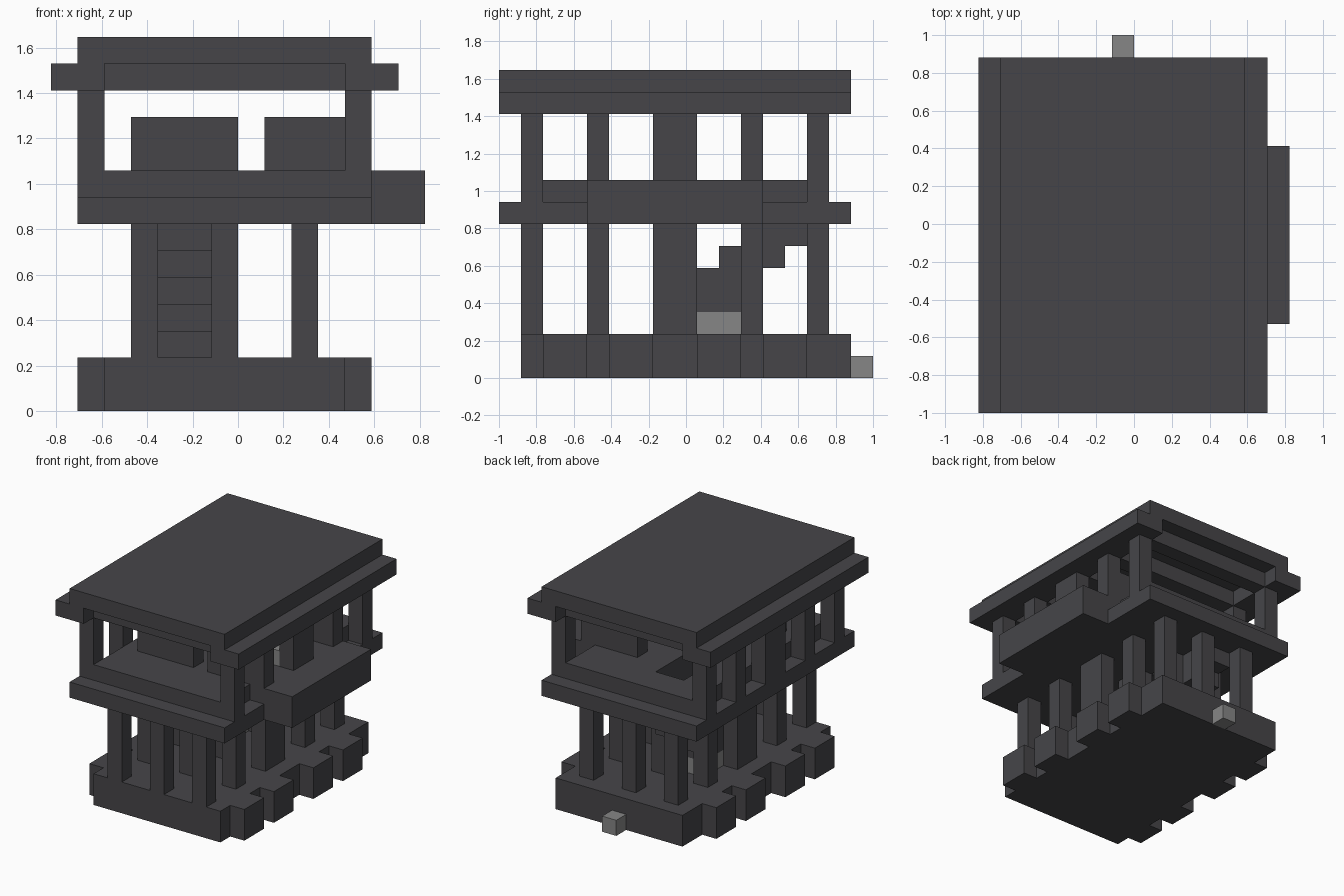
import bpy
import bmesh
from mathutils import Matrix, Vector

if "Cube" in bpy.data.objects:
    bpy.data.objects.remove(bpy.data.objects["Cube"], do_unlink=True)

U = 2 / 17                          # one building block
ORIGIN = Vector((-7, -8.5, 0))      # grid corner, in blocks


def material(name, color):
    mat = bpy.data.materials.new(name)
    mat.use_nodes = True
    mat.diffuse_color = color
    mat.node_tree.nodes["Principled BSDF"].inputs["Base Color"].default_value = color
    return mat


DARK = material("dark slate", (0.061, 0.060, 0.066, 1))
GREY = material("light grey", (0.24, 0.24, 0.24, 1))


def part(name, boxes, mat=DARK):
    """Boxes are ((x0, x1), (y0, y1), (z0, z1)) in block units."""
    bm = bmesh.new()
    for spans in boxes:
        lo, hi = (Vector(s[k] for s in spans) for k in (0, 1))
        place = Matrix.Translation(((lo + hi) / 2 + ORIGIN) * U)
        bmesh.ops.create_cube(bm, size=1, matrix=place @ Matrix.Diagonal((*(hi - lo) * U, 1)))
    mesh = bpy.data.meshes.new(name)
    bm.to_mesh(mesh)
    bm.free()
    mesh.materials.append(mat)
    bpy.context.collection.objects.link(bpy.data.objects.new(name, mesh))


def around_hole(x, y, z, hole_x, hole_y):
    """Four boxes framing a rectangular opening."""
    return [((x[0], hole_x[0]), y, z), ((hole_x[1], x[1]), y, z),
            (hole_x, (y[0], hole_y[0]), z), (hole_x, (hole_y[1], y[1]), z)]


ROWS = [(1, 2), (4, 5), (7, 9), (11, 12), (14, 15)]     # post rows, front to back
BAYS = [(a[1], b[0]) for a, b in zip(ROWS, ROWS[1:])]   # gaps between the rows
SIDES = [(1, 2), (11, 12)]
STAIR = (4, 6)
WELL = (9, 14)

# Base with buttresses between the post rows
part("base", [((2, 11), (1, 16), (0, 2))])
part("base_buttresses", [(s, b, (0, 2)) for s in SIDES for b in BAYS])

# Lower storey posts
part("lower_posts", [((x, x + 1), r, (2, 7)) for x in (3, 6, 9) for r in ROWS])

# Stairs rising to the back through the stairwell
part("stairs", [(STAIR, (y, y + 1), (2 if y < 9 else max(3, y - 7), y - 4))
                for y in range(7, 14)])

# Upper floor: wide slab, raised deck and side balcony
part("floor_slab", around_hole((1, 12), (0, 16), (7, 8), STAIR, WELL))
part("upper_deck", around_hole((2, 11), (1, 15), (8, 9), STAIR, WELL))
part("side_balcony", [((11, 14), (4, 12), (8, 9)), ((12, 14), (4, 12), (7, 8))])

# Upper storey posts and low partitions
part("upper_posts", [(s, r, (8, 12)) for s in SIDES for r in ROWS])
part("partitions", [((3, 7), ROWS[1], (9, 11)),
                    ((8, 11), ROWS[1], (9, 11)),
                    ((8, 11), ROWS[3], (9, 11))])

# Roof on eaves and cross beams
part("eaves", [(x, (0, 16), (12, 13)) for x in ((0, 2), (11, 13))])
part("cross_beams", [((2, 11), r, (12, 13)) for r in ROWS])
part("roof", [((1, 12), (0, 16), (13, 14))])

# Light blocks
part("back_step", [((6, 7), (16, 17), (0, 1))], GREY)
part("chest_under_stairs", [(STAIR, (9, 11), (2, 3))], GREY)
part("upper_chest", [((10, 11), (7, 9), (9, 10))], GREY)
